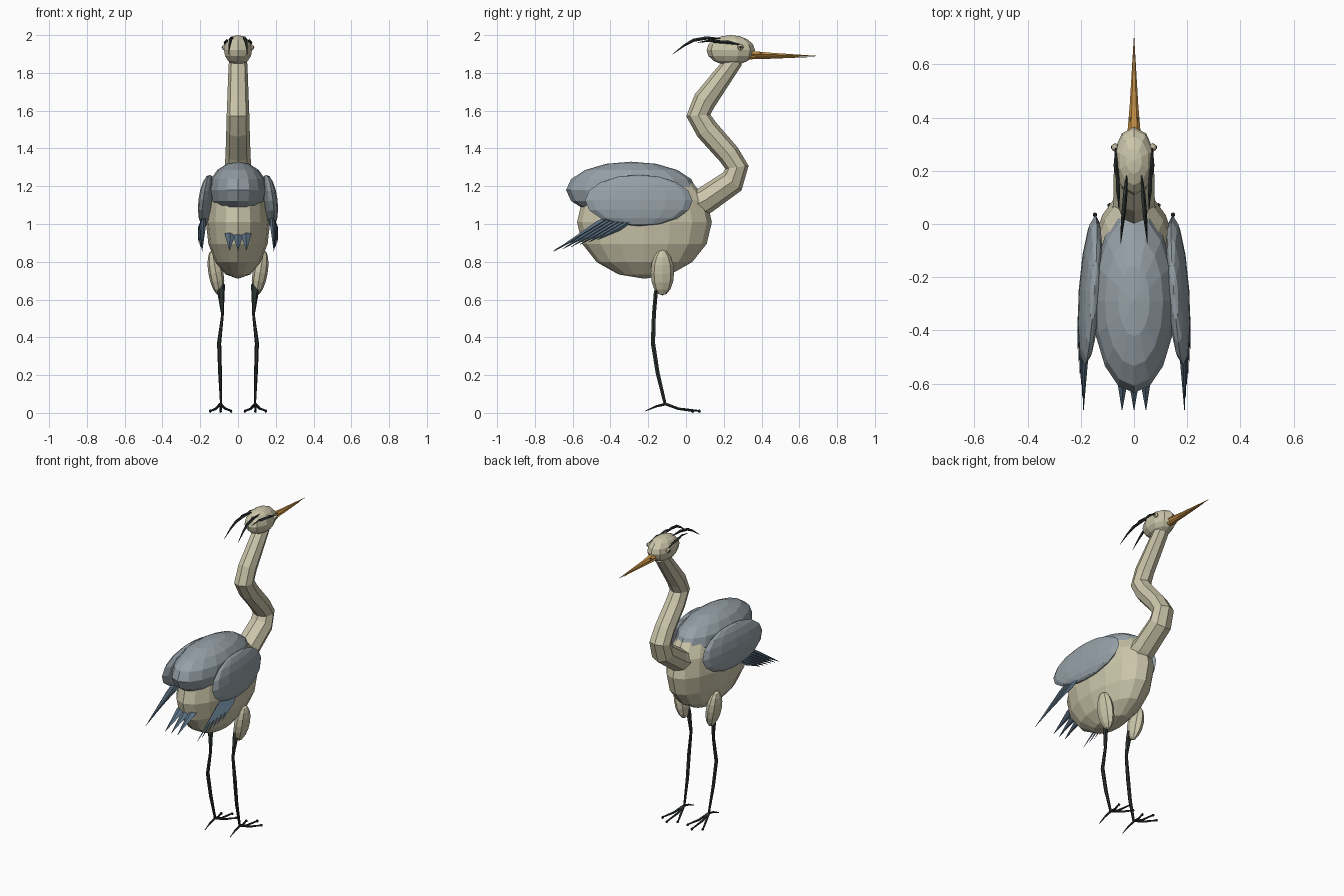
import bpy, bmesh, math
from mathutils import Vector, Matrix, Euler


def mat(name, rgb):
    m = bpy.data.materials.new(name)
    m.diffuse_color = (*rgb, 1)
    return m


CREAM = mat("cream plumage", (0.60, 0.56, 0.40))
GREY = mat("blue grey plumage", (0.30, 0.35, 0.385))
BLUE = mat("slate blue feathers", (0.10, 0.155, 0.215))
DARK = mat("dark crest and legs", (0.025, 0.033, 0.03))
ORANGE = mat("orange beak", (0.58, 0.29, 0.06))


def finish(name, bm, m):
    bmesh.ops.recalc_face_normals(bm, faces=bm.faces)
    me = bpy.data.meshes.new(name)
    bm.to_mesh(me)
    bm.free()
    me.materials.append(m)
    ob = bpy.data.objects.new(name, me)
    bpy.context.collection.objects.link(ob)
    return ob


def ellipsoid(name, c, r, m, seg=12, rings=8, rot=(0, 0, 0)):
    bm = bmesh.new()
    bmesh.ops.create_uvsphere(bm, u_segments=seg, v_segments=rings, radius=1)
    M = Matrix.Translation(c) @ Euler(rot).to_matrix().to_4x4() @ Matrix.Diagonal((*r, 1))
    bmesh.ops.transform(bm, matrix=M, verts=bm.verts)
    return finish(name, bm, m)


def tube(name, pts, m, sides=6):
    """Sweep rings along points (x, y, z, side radius, other radius)."""
    bm = bmesh.new()
    P = [Vector(p[:3]) for p in pts]
    rings = []
    for i, p in enumerate(pts):
        d = (P[min(i + 1, len(P) - 1)] - P[max(i - 1, 0)]).normalized()
        u = (Vector((1, 0, 0)) - d * d.x).normalized()
        v = d.cross(u)
        rings.append([bm.verts.new(P[i] + u * math.cos(a) * p[3] + v * math.sin(a) * p[4])
                      for a in (2 * math.pi * k / sides for k in range(sides))])
    for a, b in zip(rings, rings[1:]):
        for k in range(sides):
            n = (k + 1) % sides
            bm.faces.new((a[k], a[n], b[n], b[k]))
    bm.faces.new(rings[0])
    bm.faces.new(rings[-1])
    return finish(name, bm, m)


def feather(name, a, b, w, t, m):
    """Long diamond blade from a to b, widest near a third of the way."""
    a, b = Vector(a), Vector(b)
    mid = a.lerp(b, 0.4)
    return tube(name, [(*a, w * .25, t * .25), (*mid, w, t), (*b, .001, .001)], m, 4)


# Body and back
ellipsoid("body", (0, -0.22, 1.01), (0.17, 0.357, 0.30), CREAM, 16, 8)
ellipsoid("back_plumage", (0, -0.29, 1.18), (0.155, 0.345, 0.15), GREY, 16, 8)

# Neck in an S curve
tube("neck", [(0, -0.02, 1.07, .085, .085), (0, 0.10, 1.125, .078, .072),
              (0, 0.245, 1.225, .075, .068), (0, 0.27, 1.30, .07, .062),
              (0, 0.225, 1.37, .066, .060), (0, 0.11, 1.50, .062, .062),
              (0, 0.065, 1.575, .060, .064), (0, 0.10, 1.655, .057, .062),
              (0, 0.20, 1.79, .052, .052), (0, 0.26, 1.87, .048, .045)], CREAM, 8)

# Head and beak
ellipsoid("head", (0, 0.237, 1.92), (0.078, 0.128, 0.08), CREAM, 10, 8)
tube("upper_beak", [(0, 0.33, 1.902, .026, .018), (0, 0.45, 1.897, .016, .011),
                    (0, 0.70, 1.889, .001, .001)], ORANGE, 6)
tube("lower_beak", [(0, 0.33, 1.882, .022, .012), (0, 0.45, 1.881, .013, .007),
                    (0, 0.65, 1.884, .001, .001)], ORANGE, 6)

# Tail fan
for i, x in enumerate((-0.045, 0, 0.045)):
    feather(f"tail_feather_{i}", (x * .9, -0.44, 1.0), (x, -0.70, 0.86), .028, .010, BLUE)

for s, side in ((1, "right"), (-1, "left")):
    # Folded wing and its flight feathers
    ellipsoid(f"{side}_wing", (s * .165, -0.25, 1.125), (0.04, 0.285, 0.137), GREY, 12, 8,
              (0.0, -s * 0.12, s * 0.07))
    for i in range(6):
        f = i / 5
        feather(f"{side}_wing_feather_{i}",
                (s * (.178 + .012 * f), -0.31 + .035 * f, 1.095 - .07 * f),
                (s * (.19 + .022 * f), -0.70 + .23 * f, 0.855 + .06 * f),
                .014, .017, BLUE)

    # Eye, pupil and nostril
    ellipsoid(f"{side}_eye", (s * .071, 0.288, 1.935), (.014, .016, .016), CREAM, 8, 6)
    ellipsoid(f"{side}_pupil", (s * .083, 0.289, 1.936), (.004, .007, .007), DARK, 6, 4)
    ellipsoid(f"{side}_nostril", (s * .014, 0.39, 1.905), (.004, .014, .003), DARK, 6, 4)

    # Brow stripe and trailing crest plumes
    tube(f"{side}_brow_stripe", [(s * .068, 0.285, 1.95, .003, .004),
                                 (s * .067, 0.22, 1.963, .010, .010),
                                 (s * .060, 0.14, 1.962, .002, .002)], DARK, 4)
    tube(f"{side}_crest_plume", [(s * .028, 0.185, 1.982, .003, .003),
                                 (s * .034, 0.11, 1.985, .009, .009),
                                 (s * .040, 0.04, 1.973, .009, .009),
                                 (s * .045, -0.01, 1.945, .006, .006),
                                 (s * .050, -0.072, 1.898, .001, .001)], DARK, 5)
    tube(f"{side}_outer_plume", [(s * .062, 0.21, 1.965, .004, .004),
                                 (s * .060, 0.13, 1.972, .008, .007),
                                 (s * .056, 0.06, 1.960, .001, .001)], DARK, 4)

    # Thigh, leg and foot
    ellipsoid(f"{side}_thigh", (s * .117, -0.125, 0.742), (.040, .062, .122), CREAM, 8, 8,
              (0.0, s * 0.17, 0))
    tube(f"{side}_leg", [(s * .09, -0.145, 0.68, .022, .016), (s * .09, -0.16, 0.635, .019, .012),
                         (s * .082, -0.17, 0.52, .007, .012), (s * .10, -0.175, 0.37, .011, .013),
                         (s * .095, -0.15, 0.21, .010, .012), (s * .09, -0.11, 0.045, .005, .009)],
         DARK, 6)
    for i, (dx, y) in enumerate(((-.055, .04), (0, .075), (.055, .04))):
        x = s * .092
        tube(f"{side}_front_toe_{i}", [(x, -0.11, .048, .008, .008),
                                       (x + dx * .45, -0.04, .022, .007, .007),
                                       (x + dx, y - .01, .011, .005, .005)], DARK, 5)
        ellipsoid(f"{side}_toe_tip_{i}", (x + dx, y - .005, .009), (.008, .009, .009), DARK, 6, 4)
    tube(f"{side}_back_toe", [(s * .092, -0.105, .048, .008, .008),
                              (s * .092, -0.16, .034, .006, .006),
                              (s * .092, -0.215, .010, .002, .002)], DARK, 5)
